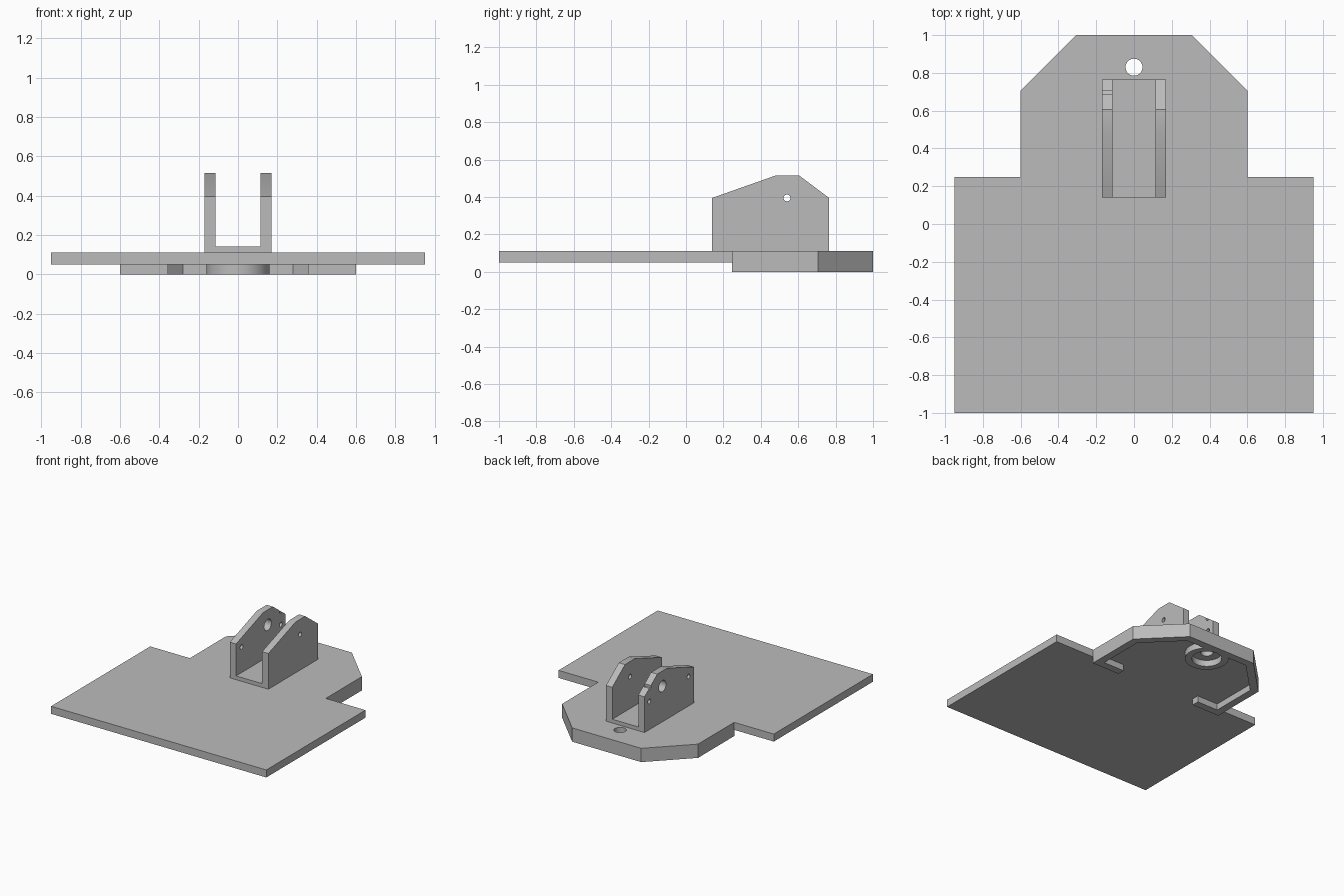
import bpy
import bmesh
from mathutils import Matrix, Vector

default = bpy.data.objects.get("Cube")
if default:
    bpy.data.objects.remove(default, do_unlink=True)

grey = bpy.data.materials.new("mid_grey")
grey.use_nodes = True
GREY = (0.5, 0.5, 0.5, 1)
grey.diffuse_color = GREY
grey.node_tree.nodes["Principled BSDF"].inputs["Base Color"].default_value = GREY


def finish(name, bm):
    bmesh.ops.recalc_face_normals(bm, faces=bm.faces[:])
    mesh = bpy.data.meshes.new(name)
    bm.to_mesh(mesh)
    bm.free()
    mesh.materials.append(grey)
    obj = bpy.data.objects.new(name, mesh)
    bpy.context.collection.objects.link(obj)
    return obj


def prism(name, points, axis, low, high):
    """Extrude a flat outline along z, or a (y, z) outline along x."""
    bm = bmesh.new()
    place = (lambda a, b: (a, b, low)) if axis == "z" else (lambda a, b: (low, a, b))
    face = bm.faces.new([bm.verts.new(place(a, b)) for a, b in points])
    top = bmesh.ops.extrude_face_region(bm, geom=[face])["geom"]
    step = Vector((0, 0, high - low)) if axis == "z" else Vector((high - low, 0, 0))
    bmesh.ops.translate(bm, vec=step, verts=[g for g in top if isinstance(g, bmesh.types.BMVert)])
    return finish(name, bm)


def cylinder(name, centre, radius, depth, axis="z"):
    bm = bmesh.new()
    turn = Matrix.Rotation(1.5707963, 4, "Y") if axis == "x" else Matrix()
    bmesh.ops.create_cone(bm, cap_ends=True, segments=48, radius1=radius, radius2=radius,
                          depth=depth, matrix=Matrix.Translation(centre) @ turn)
    return finish(name, bm)


def combine(target, other, operation):
    """Apply a boolean and remove the helper."""
    other.hide_render = True
    mod = target.modifiers.new("combine", "BOOLEAN")
    mod.operation, mod.object, mod.solver = operation, other, "EXACT"
    bpy.context.view_layer.update()
    graph = bpy.context.evaluated_depsgraph_get()
    mesh = bpy.data.meshes.new_from_object(target.evaluated_get(graph))
    target.modifiers.clear()
    target.data = mesh
    bpy.data.objects.remove(other, do_unlink=True)


def mirrored(half):
    return half + [(-x, y) for x, y in reversed(half)]


# Base plate with a chamfered tongue
TOP, UNDER = 0.11, 0.05
base = prism("base_plate", mirrored([(0.95, -1), (0.95, 0.25), (0.6, 0.25), (0.6, 0.705), (0.305, 1)]),
             "z", UNDER, TOP)

# Rim under the tongue, with a lip turned inward at each end
outer = [(0.355, 0.245), (0.6, 0.245), (0.6, 0.705), (0.305, 1)]
inner = [(0.355, 0.305), (0.54, 0.305), (0.54, 0.68), (0.28, 0.94)]
rim = prism("rim", outer + [(-x, y) for x, y in reversed(outer)] +
            [(-x, y) for x, y in inner] + inner[::-1], "z", 0, TOP)
combine(base, rim, "UNION")

# Round boss under the tongue, with a recess and a pin hole
HOLE_Y = 0.83
combine(base, cylinder("boss", (0, HOLE_Y, 0.04), 0.16, 0.08), "UNION")
combine(base, cylinder("recess", (0, HOLE_Y, 0), 0.11, 2 * UNDER), "DIFFERENCE")
combine(base, cylinder("pin_hole", (0, HOLE_Y, 0.1), 0.045, 0.4), "DIFFERENCE")

# U-shaped bracket: floor and two side walls
FRONT, BACK, FLOOR = 0.14, 0.765, 0.14
bracket = prism("bracket", [(FRONT, TOP), (BACK, TOP), (BACK, 0.395), (0.605, 0.515),
                            (0.48, 0.515), (FRONT, 0.395)], "x", -0.17, 0.17)
channel = prism("channel", [(0, FLOOR), (1, FLOOR), (1, 1), (0, 1)], "x", -0.115, 0.115)
combine(bracket, channel, "DIFFERENCE")

# Holes through the walls: side, y, z, radius
for side, y, z, radius in [(1, 0.54, 0.395, 0.018), (-1, 0.54, 0.395, 0.045),
                           (-1, 0.21, 0.345, 0.018), (-1, 0.705, 0.335, 0.018)]:
    combine(bracket, cylinder("wall_hole", (side * 0.14, y, z), radius, 0.12, "x"), "DIFFERENCE")

# Small notch in the rear slope of one wall
notch = prism("notch", [(0.685, 0.435), (0.705, 0.42), (0.705, 0.5), (0.685, 0.5)], "x", -0.2, -0.1)
combine(bracket, notch, "DIFFERENCE")

for obj in (base, bracket):
    bpy.ops.object.select_all(action="DESELECT")
    obj.select_set(True)
    bpy.context.view_layer.objects.active = obj
    bpy.ops.object.shade_smooth_by_angle(angle=0.5)
